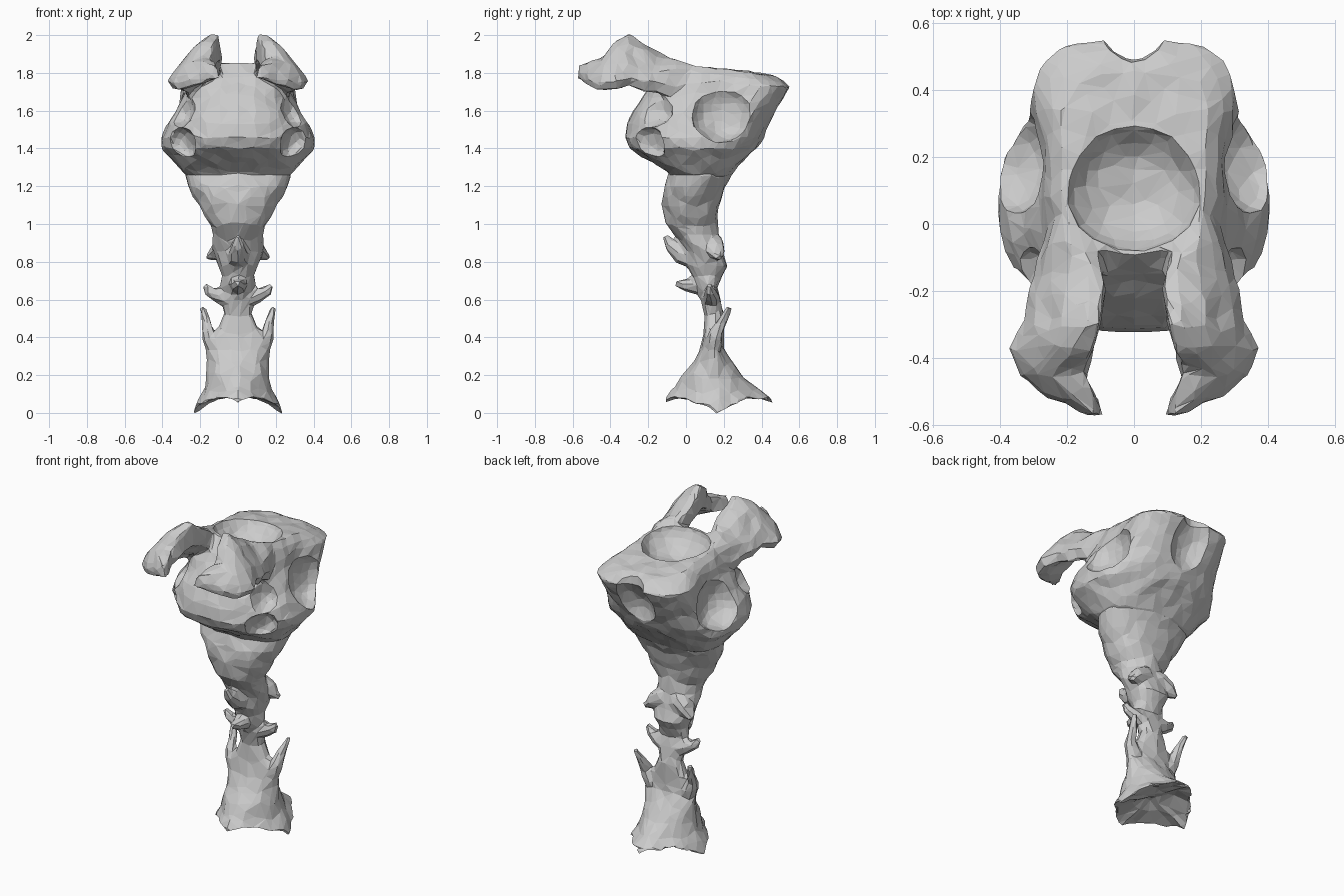
import bpy, bmesh, math
from mathutils import Vector, noise

if "Cube" in bpy.data.objects:
    bpy.data.objects.remove(bpy.data.objects["Cube"])


def loft(bm, rings, end=None):
    """Skin a list of point rings and close both ends with fans."""
    loops = [[bm.verts.new(p) for p in r] for r in rings]
    n = len(loops[0])
    faces = []
    for a, b in zip(loops, loops[1:]):
        for i in range(n):
            j = (i + 1) % n
            faces.append(bm.faces.new((a[i], a[j], b[j], b[i])))
    for lp, tip in ((loops[0], None), (loops[-1], end)):
        c = bm.verts.new(tip or sum((v.co for v in lp), Vector()) / n)
        for i in range(n):
            faces.append(bm.faces.new((lp[i], lp[(i + 1) % n], c)))
    bmesh.ops.recalc_face_normals(bm, faces=faces)


def ring(z, hw, yf, yb, yc=None, e=2.2, tilt=0.0, waist=0.0, n=32):
    """Superellipse section with its own front, back, widest line and waist."""
    yc = (yf + yb) / 2 if yc is None else yc
    pts = []
    for i in range(n):
        a = 2 * math.pi * i / n
        c, s = math.cos(a), math.sin(a)
        x = hw * math.copysign(abs(c) ** (2 / e), c)
        y = yc + ((yb - yc) if s > 0 else (yf - yc)) * abs(s) ** (2 / e)
        x *= 1 - waist / (1 + math.exp((y - .34) / .03))
        pts.append(Vector((x, y, z + tilt * (y - 0.1))))
    return pts


def spur(bm, pts, radii, mirror=True):
    """Tapering tube along a bent path, on both sides when mirrored."""
    for sx in ((1, -1) if mirror else (1,)):
        path = [Vector((p[0] * sx, p[1], p[2])) for p in pts]
        rings = []
        for i, p in enumerate(path):
            t = (path[min(i + 1, len(path) - 1)] - path[max(i - 1, 0)]).normalized()
            ref = Vector((0, 1, 0)) if mirror else Vector((1, 0, 0))
            u = t.cross(ref).normalized()
            v = t.cross(u)
            rings.append([p + radii[i] * (math.cos(k * math.pi / 4) * u + math.sin(k * math.pi / 4) * v)
                          for k in range(8)])
        loft(bm, rings)


def ellipsoid(name, loc, rad, rot=(0, 0, 0)):
    bpy.ops.mesh.primitive_uv_sphere_add(segments=20, ring_count=12, location=loc, rotation=rot)
    o = bpy.context.object
    o.name, o.scale, o.hide_render = name, rad, True
    return o


def finish(name, bm, cutters, target):
    """Fuse the overlapping solids, carve the hollows, roughen, reduce to facets."""
    me = bpy.data.meshes.new(name)
    bm.to_mesh(me)
    bm.free()
    ob = bpy.data.objects.new(name, me)
    bpy.context.collection.objects.link(ob)

    def bake():
        dg = bpy.context.evaluated_depsgraph_get()
        m = bpy.data.meshes.new_from_object(ob.evaluated_get(dg))
        ob.modifiers.clear()
        ob.data = m

    r = ob.modifiers.new("fuse", 'REMESH')
    r.mode, r.voxel_size = 'VOXEL', 0.010
    for c in cutters:
        b = ob.modifiers.new("hollow", 'BOOLEAN')
        b.operation, b.object, b.solver = 'DIFFERENCE', c, 'EXACT'
    r = ob.modifiers.new("even", 'REMESH')
    r.mode, r.voxel_size = 'VOXEL', 0.010
    bake()
    for v in ob.data.vertices:
        p = Vector((abs(v.co.x), v.co.y, v.co.z))
        d = noise.noise_vector(p * 11) * 0.011
        v.co += Vector((d.x * max(-1, min(1, v.co.x * 20)), d.y, d.z))
    tris = sum(len(p.vertices) - 2 for p in ob.data.polygons)
    d = ob.modifiers.new("facets", 'DECIMATE')
    d.ratio = min(1, target / tris)
    bake()
    for p in ob.data.polygons:
        p.use_smooth = False
    for c in cutters:
        bpy.data.objects.remove(c)
    ob.data.name = name


# head: overhanging chin, wide cheeks, square crown sloping to the back
head = bmesh.new()
loft(head, [ring(*r) for r in (
    (1.23, .24, -.06, .21, .06, 2.2),
    (1.265, .28, -.09, .245, .08, 2.4),
    (1.32, .33, -.17, .29, .08, 2.4),
    (1.40, .40, -.30, .37, .08, 2.2),
    (1.46, .41, -.325, .41, .08, 2.2),
    (1.53, .38, -.31, .45, .09, 2.3),
    (1.60, .35, -.28, .49, .12, 2.6, 0, .06),
    (1.68, .335, -.22, .535, .18, 3.0, 0, .14),
    (1.76, .325, -.15, .56, .22, 3.2, -.08, .2),
    (1.80, .29, -.11, .53, .22, 3.2, -.12, .14),
    (1.835, .22, -.08, .46, .20, 3.0, -.13))])

# brow horns: wings with a high inner ridge and a low outer edge
for sx in (1, -1):
    secs = []
    for y, xi, xo, it, ib, ot, obt in (
            (.06, .15, .24, 1.83, 1.70, 1.79, 1.68),
            (-.08, .10, .28, 1.87, 1.75, 1.81, 1.66),
            (-.19, .09, .31, 1.94, 1.83, 1.81, 1.69),
            (-.30, .10, .335, 2.01, 1.87, 1.83, 1.73),
            (-.37, .12, .37, 1.975, 1.84, 1.81, 1.71),
            (-.45, .145, .345, 1.88, 1.77, 1.79, 1.71),
            (-.52, .11, .25, 1.845, 1.77, 1.80, 1.73),
            (-.57, .10, .14, 1.82, 1.78, 1.81, 1.78)):
        xm, w = (xi + xo) / 2, (xo - xi)
        secs.append([Vector((sx * x, y, z)) for x, z in (
            (xi, ib), (xi + .005, it - .01), (xi + .2 * w, it), (xm, (it + ot) / 2 + .03),
            (xo - .1 * w, ot), (xo, (ot + obt) / 2), (xo - .12 * w, obt), (xm, (ib + obt) / 2 - .01))])
    loft(head, secs)

# hollows: crown bowl, side sockets, front pits, rear groove and notch
cuts = [ellipsoid("crown_bowl_cutter", (0, .11, 1.87), (.205, .19, .16)),
        ellipsoid("rear_notch_cutter", (0, .59, 1.76), (.10, .10, .14)),
        ellipsoid("rear_groove_cutter", (0, .515, 1.60), (.13, .09, .17), (-.45, 0, 0))]
for sx in (1, -1):
    cuts += [ellipsoid("side_socket_cutter", (sx * .37, .19, 1.59), (.13, .165, .16)),
             ellipsoid("front_pit_cutter", (sx * .31, -.22, 1.42), (.085, .12, .095)),
             ellipsoid("brow_pit_cutter", (sx * .31, -.19, 1.61), (.085, .12, .10))]
finish("head", head, cuts, 2400)

# neck and flared foot
neck = bmesh.new()
rings = [ring(*r) for r in (
    (1.32, .22, -.03, .22),
    (1.265, .28, -.09, .245, .08),
    (1.20, .265, -.115, .21, .06),
    (1.10, .21, -.125, .175, .04),
    (1.00, .145, -.105, .165),
    (.94, .13, -.06, .17),
    (.86, .13, .00, .20),
    (.78, .11, .00, .22),
    (.72, .09, .04, .19),
    (.66, .09, .06, .17),
    (.60, .085, .08, .18),
    (.52, .07, .095, .20),
    (.45, .10, .09, .20),
    (.40, .15, .085, .195, .15, 2.0),
    (.33, .17, .07, .20, .15, 2.0),
    (.25, .165, .02, .26, .15, 1.8),
    (.18, .165, -.03, .32, .15, 1.7),
    (.12, .185, -.08, .39, .15, 1.5))]
rim = ring(-.012, .24, -.125, .475, .16, 1.35)
for i, p in enumerate(rim):
    a = 2 * math.pi * i / len(rim)
    p.z += .06 * math.sin(a) ** 2 + .05 * abs(math.sin(2 * a))
loft(neck, rings + [rim], end=Vector((0, .15, .13)))

# spurs along the neck
spur(neck, [(0, .07, .82), (0, -.03, .85), (0, -.085, .89), (0, -.11, .945)], [.08, .055, .032, .014], False)
spur(neck, [(0, .09, .68), (0, .0, .675), (0, -.05, .69)], [.06, .035, .018], False)
spur(neck, [(.05, .13, .88), (.12, .16, .855), (.17, .175, .82)], [.07, .045, .014])
spur(neck, [(.05, .13, .61), (.11, .13, .625), (.15, .13, .645), (.175, .13, .68)], [.05, .04, .03, .014])
spur(neck, [(.12, .15, .35), (.155, .16, .42), (.165, .19, .48), (.192, .23, .555)], [.05, .036, .028, .014])
finish("neck_and_foot", neck, [], 1400)
